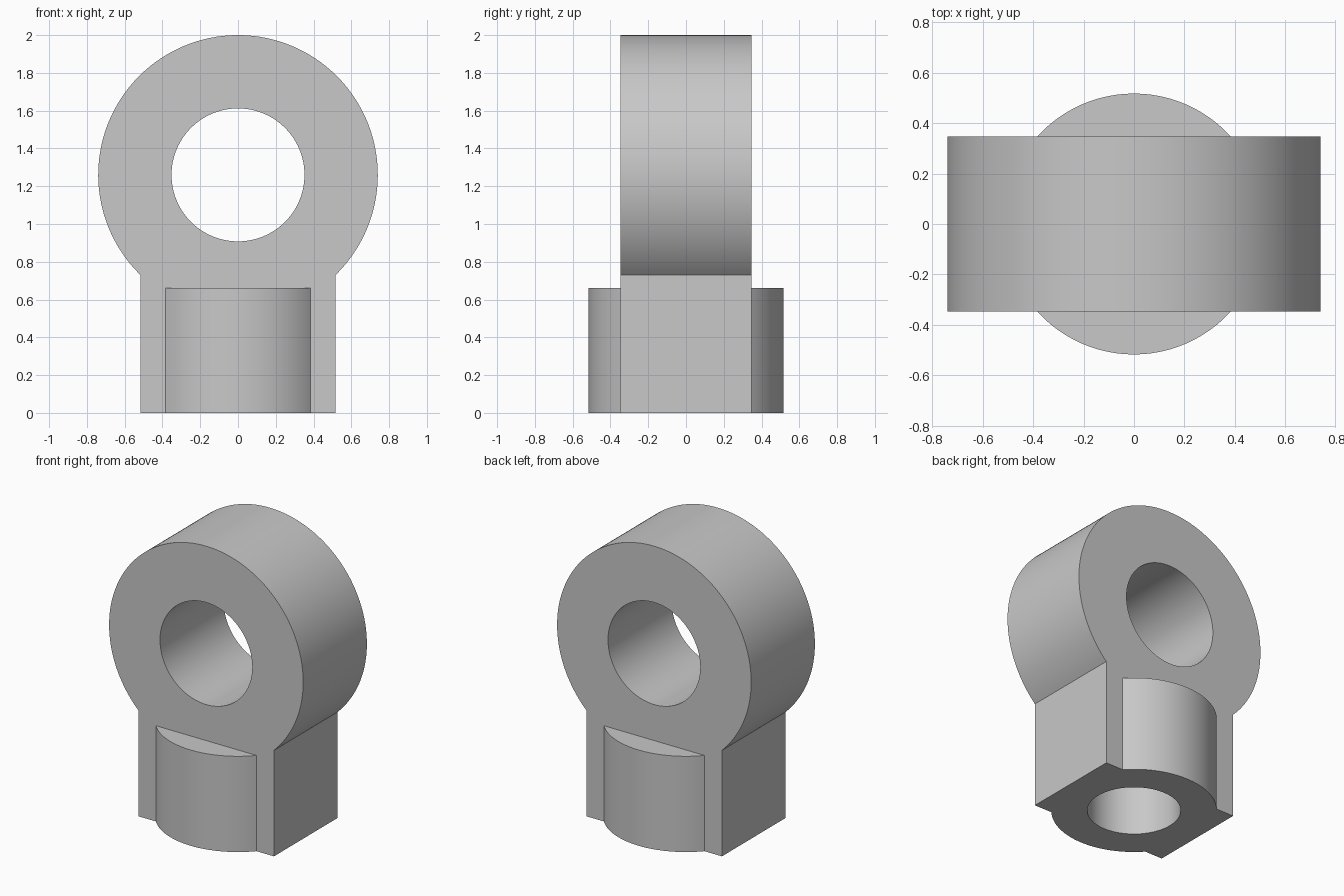
import bpy, bmesh
from math import sin, cos, asin, acos, pi, radians
from mathutils import Vector

cube = bpy.data.objects.get("Cube")
if cube:
    bpy.data.objects.remove(cube, do_unlink=True)

# Main dimensions
EYE_Z, EYE_R, HOLE_R = 1.26, 0.74, 0.352
HALF_W, HALF_T = 0.517, 0.347
BOSS_H, BORE_R, BORE_DEPTH = 0.66, 0.292, 0.66

grey = bpy.data.materials.new("plain grey")
grey.use_nodes = True
grey.diffuse_color = (0.58, 0.58, 0.58, 1)
grey.node_tree.nodes["Principled BSDF"].inputs["Base Color"].default_value = grey.diffuse_color


def arc(radius, start, end, steps, centre=(0, 0)):
    angles = [start + (end - start) * i / steps for i in range(steps + 1)]
    return [(centre[0] + radius * cos(a), centre[1] + radius * sin(a)) for a in angles]


def prism(name, points, direction):
    """Extrude a closed outline of 3D points along a direction."""
    bm = bmesh.new()
    face = bm.faces.new([bm.verts.new(p) for p in points])
    result = bmesh.ops.extrude_face_region(bm, geom=[face])
    moved = [v for v in result["geom"] if isinstance(v, bmesh.types.BMVert)]
    bmesh.ops.translate(bm, verts=moved, vec=Vector(direction))
    bmesh.ops.recalc_face_normals(bm, faces=bm.faces[:])
    mesh = bpy.data.meshes.new(name)
    bm.to_mesh(mesh)
    bm.free()
    obj = bpy.data.objects.new(name, mesh)
    bpy.context.collection.objects.link(obj)
    mesh.materials.append(grey)
    return obj


def combine(target, other, operation):
    """Apply a boolean and discard the helper."""
    mod = target.modifiers.new(operation.lower(), "BOOLEAN")
    mod.operation, mod.solver, mod.object = operation, "EXACT", other
    other.hide_render = True
    bpy.context.view_layer.objects.active = target
    bpy.ops.object.modifier_apply(modifier=mod.name)
    bpy.data.objects.remove(other, do_unlink=True)


# Eye and square shank as one extruded profile
low = -acos(HALF_W / EYE_R)
outline = arc(EYE_R, low, pi - low, 120, (0, EYE_Z))
outline += [(-HALF_W, 0), (HALF_W, 0)]
body = prism("eye_and_shank", [(x, -HALF_T, z) for x, z in outline], (0, 2 * HALF_T, 0))

# Cross hole through the eye
ring = arc(HOLE_R, 0, 2 * pi, 96, (0, EYE_Z))[:-1]
combine(body, prism("eye_hole_cutter", [(x, -1, z) for x, z in ring], (0, 2, 0)), "DIFFERENCE")

# Blind bore in the underside
ring = arc(BORE_R, 0, 2 * pi, 96)[:-1]
combine(body, prism("bore_cutter", [(x, y, -0.1) for x, y in ring],
                    (0, 0, BORE_DEPTH + 0.1)), "DIFFERENCE")

# Round boss bulging from the front and back of the shank
edge = asin(HALF_T / HALF_W)
inner = HALF_T - 0.03
for side, name in ((-1, "front_boss"), (1, "back_boss")):
    bulge = arc(HALF_W, edge, pi - edge, 48)
    bulge += [(bulge[-1][0], inner), (bulge[0][0], inner)]
    combine(body, prism(name, [(x, side * y, 0) for x, y in bulge], (0, 0, BOSS_H)), "UNION")

# Smooth curved walls, keep the edges crisp
bpy.ops.object.select_all(action="DESELECT")
body.select_set(True)
bpy.context.view_layer.objects.active = body
bpy.ops.object.shade_smooth_by_angle(angle=radians(30))
